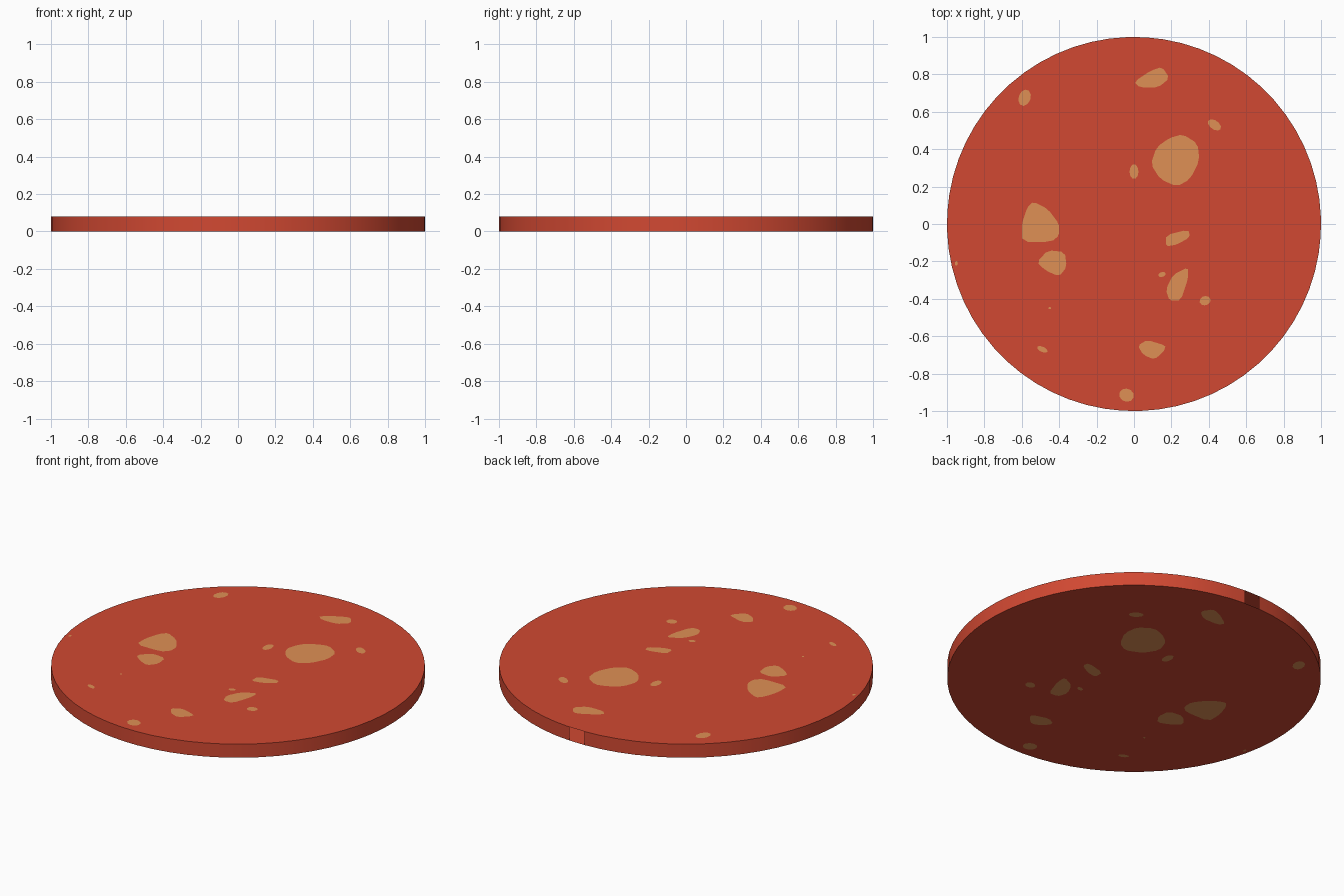
import bpy, bmesh, math
from mathutils import Vector
from mathutils.geometry import delaunay_2d_cdt

if "Cube" in bpy.data.objects:
    bpy.data.objects.remove(bpy.data.objects["Cube"])

R, H, N = 1.0, 0.08, 64


def material(name, rgb):
    m = bpy.data.materials.new(name)
    m.diffuse_color = (*rgb, 1)
    m.use_nodes = True
    m.node_tree.nodes["Principled BSDF"].inputs["Base Color"].default_value = m.diffuse_color
    return m


def rounded(pts):
    # One corner-cutting pass softens a blob outline
    out = []
    for i, p in enumerate(pts):
        a, b = Vector(p), Vector(pts[(i + 1) % len(pts)])
        out += [a.lerp(b, 0.2), a.lerp(b, 0.8)]
    return out


def ellipse(x, y, rx, ry, deg, n=10):
    c, s = math.cos(math.radians(deg)), math.sin(math.radians(deg))
    pts = []
    for i in range(n):
        t = 2 * math.pi * i / n
        u, v = rx * math.cos(t), ry * math.sin(t)
        pts.append(Vector((x + u * c - v * s, y + u * s + v * c)))
    return pts


def inside(p, loop):
    # Even-odd test of a point against an outline
    hit = False
    for i, a in enumerate(loop):
        b = loop[i - 1]
        if (a.y > p.y) != (b.y > p.y):
            if p.x < a.x + (p.y - a.y) * (b.x - a.x) / (b.y - a.y):
                hit = not hit
    return hit


# Large irregular fat flecks
blobs = [
    [(.26, .48), (.34, .43), (.35, .34), (.30, .24), (.23, .20), (.14, .24), (.09, .32), (.12, .41), (.19, .46)],
    [(-.54, .12), (-.46, .08), (-.40, 0), (-.40, -.06), (-.44, -.095), (-.60, -.095), (-.60, 0), (-.57, .09)],
    [(-.46, -.14), (-.37, -.15), (-.36, -.23), (-.40, -.28), (-.47, -.25), (-.52, -.205)],
    [(.29, -.23), (.29, -.29), (.25, -.41), (.19, -.41), (.17, -.35), (.21, -.27)],
    [(.00, .76), (.03, .73), (.13, .73), (.19, .78), (.15, .84), (.09, .82)],
    [(.17, -.06), (.29, -.03), (.30, -.07), (.23, -.11), (.17, -.12)],
    [(.02, -.65), (.07, -.62), (.17, -.65), (.16, -.68), (.11, -.725), (.05, -.70)],
]
# Small oval fat flecks: x, y, radii, rotation
ovals = [
    (-.585, .675, .032, .045, -20), (.43, .53, .04, .024, -35),
    (0, .28, .024, .04, 0), (.15, -.27, .02, .013, 20),
    (.38, -.41, .03, .025, 15), (-.49, -.67, .03, .014, -25),
    (-.04, -.915, .04, .035, -20), (-.95, -.21, .008, .012, 0),
    (-.45, -.45, .007, .006, 0),
]

# Disc outline, with one rim facet close to +y
rim = [Vector((R * math.cos(a), R * math.sin(a)))
       for a in (2 * math.pi * (i + 0.37) / N for i in range(N))]
flecks = [rounded(b) for b in blobs] + [ellipse(*o) for o in ovals]

# Cut the flecks into one flat cap
verts, faces = [], []
for loop in [rim] + flecks:
    faces.append(list(range(len(verts), len(verts) + len(loop))))
    verts += loop
co, _, tris, _, _, _ = delaunay_2d_cdt(verts, [], faces, 1, 1e-6, True)

bm = bmesh.new()
for z in (0, H):
    vs = [bm.verts.new((p.x, p.y, z)) for p in co]
    for tri in tris:
        f = bm.faces.new([vs[i] for i in (tri if z else tri[::-1])])
        mid = f.calc_center_median()
        f.material_index = int(any(inside(mid, k) for k in flecks))

# Side wall, leaving the open facet at the back
gap = N // 4 - 1
for i in range(N):
    if i == gap:
        continue
    a, b = rim[i], rim[(i + 1) % N]
    bm.faces.new([bm.verts.new((p.x, p.y, z))
                  for p, z in ((a, 0), (b, 0), (b, H), (a, H))])
bmesh.ops.remove_doubles(bm, verts=bm.verts, dist=1e-5)

mesh = bpy.data.meshes.new("sausage_slice")
bm.to_mesh(mesh)
bm.free()
mesh.materials.append(material("meat_red", (0.64, 0.066, 0.032)))
mesh.materials.append(material("fat_tan", (0.74, 0.28, 0.09)))
slice_obj = bpy.data.objects.new("sausage_slice", mesh)
bpy.context.collection.objects.link(slice_obj)
bpy.context.view_layer.objects.active = slice_obj
slice_obj.select_set(True)
bpy.ops.object.shade_smooth_by_angle(angle=math.radians(30))
